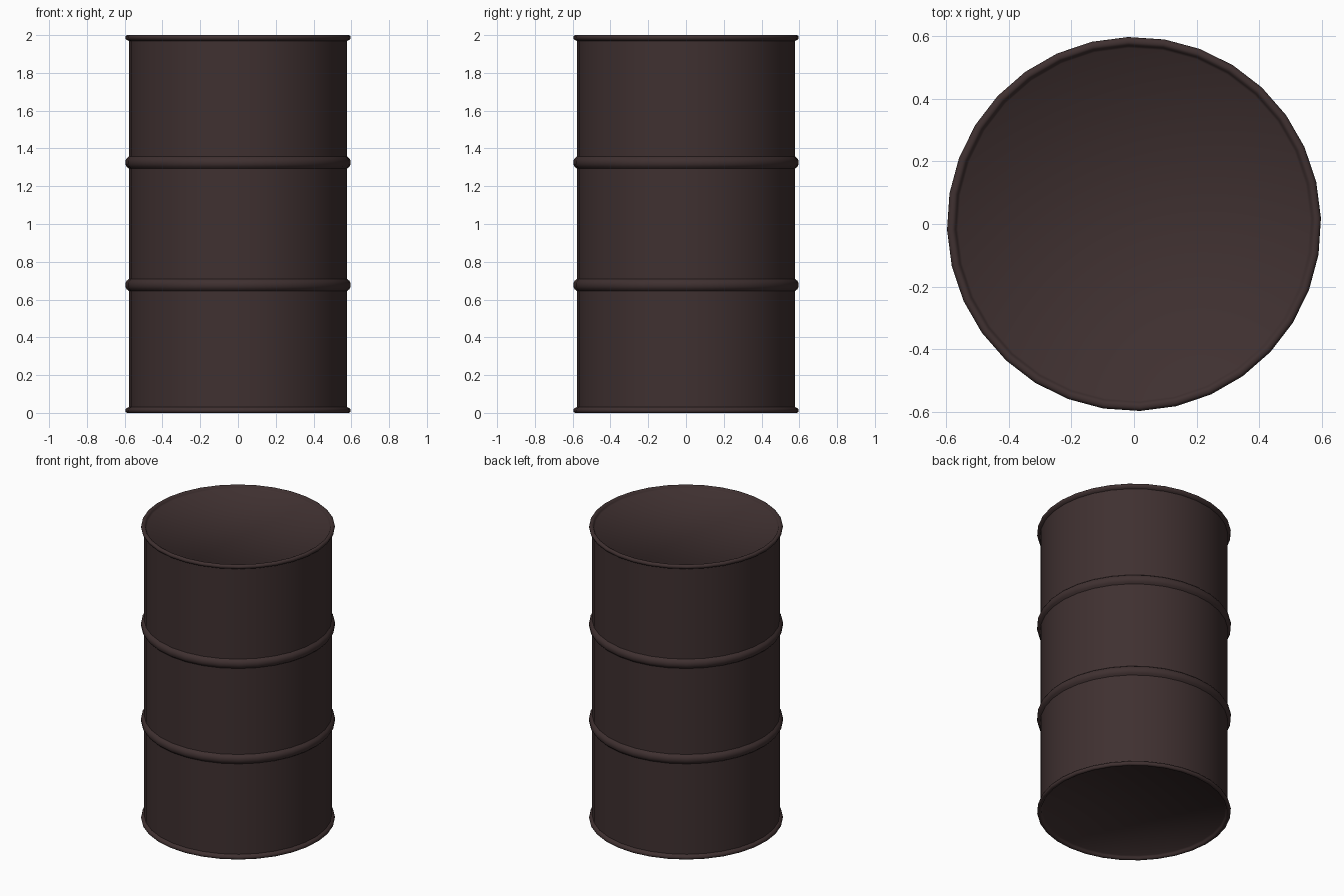
import bpy, bmesh, math

if "Cube" in bpy.data.objects:
    bpy.data.objects.remove(bpy.data.objects["Cube"])

SIDES = 32
TURN = math.radians(1.8)

paint = bpy.data.materials.new("dark brown paint")
paint.diffuse_color = (0.050, 0.030, 0.030, 1)
paint.use_nodes = True
paint.node_tree.nodes["Principled BSDF"].inputs["Base Color"].default_value = paint.diffuse_color


def lathe(name, profile):
    """Spin an (r, z) profile, bottom to top, and cap both ends."""
    bm = bmesh.new()
    rings = []
    for r, z in profile:
        rings.append([bm.verts.new((r * math.cos(TURN + i * math.tau / SIDES),
                                    r * math.sin(TURN + i * math.tau / SIDES), z))
                      for i in range(SIDES)])
    for a, b in zip(rings, rings[1:]):
        for i in range(SIDES):
            j = (i + 1) % SIDES
            bm.faces.new((a[i], a[j], b[j], b[i]))
    bm.faces.new(rings[0][::-1])
    bm.faces.new(rings[-1])
    me = bpy.data.meshes.new(name)
    bm.to_mesh(me)
    bm.free()
    ob = bpy.data.objects.new(name, me)
    bpy.context.collection.objects.link(ob)
    me.materials.append(paint)
    bpy.context.view_layer.objects.active = ob
    ob.select_set(True)
    bpy.ops.object.shade_smooth_by_angle(angle=math.radians(50))
    ob.select_set(False)
    return ob


R, RIM = 0.578, 0.597


def hoop(z):
    """Rounded rolling hoop around the body."""
    return [(R, z - 0.032), (RIM - 0.007, z - 0.022), (RIM, z - 0.009),
            (RIM, z + 0.009), (RIM - 0.007, z + 0.022), (R, z + 0.032)]


# rolled rim with recessed lid, listed from lid outward (distance from the end)
rim = [(0.562, 0.020), (0.569, 0.012), (0.573, 0.003), (0.579, 0.0), (0.588, 0.0),
       (0.595, 0.005), (RIM, 0.013), (0.593, 0.024), (R, 0.031)]
bottom = [(r, d) for r, d in rim]
top = [(r, 2.0 - d) for r, d in reversed(rim)]

# whole drum: bottom rim, two hoops, top rim
lathe("drum", bottom + hoop(0.677) + hoop(1.325) + top)
